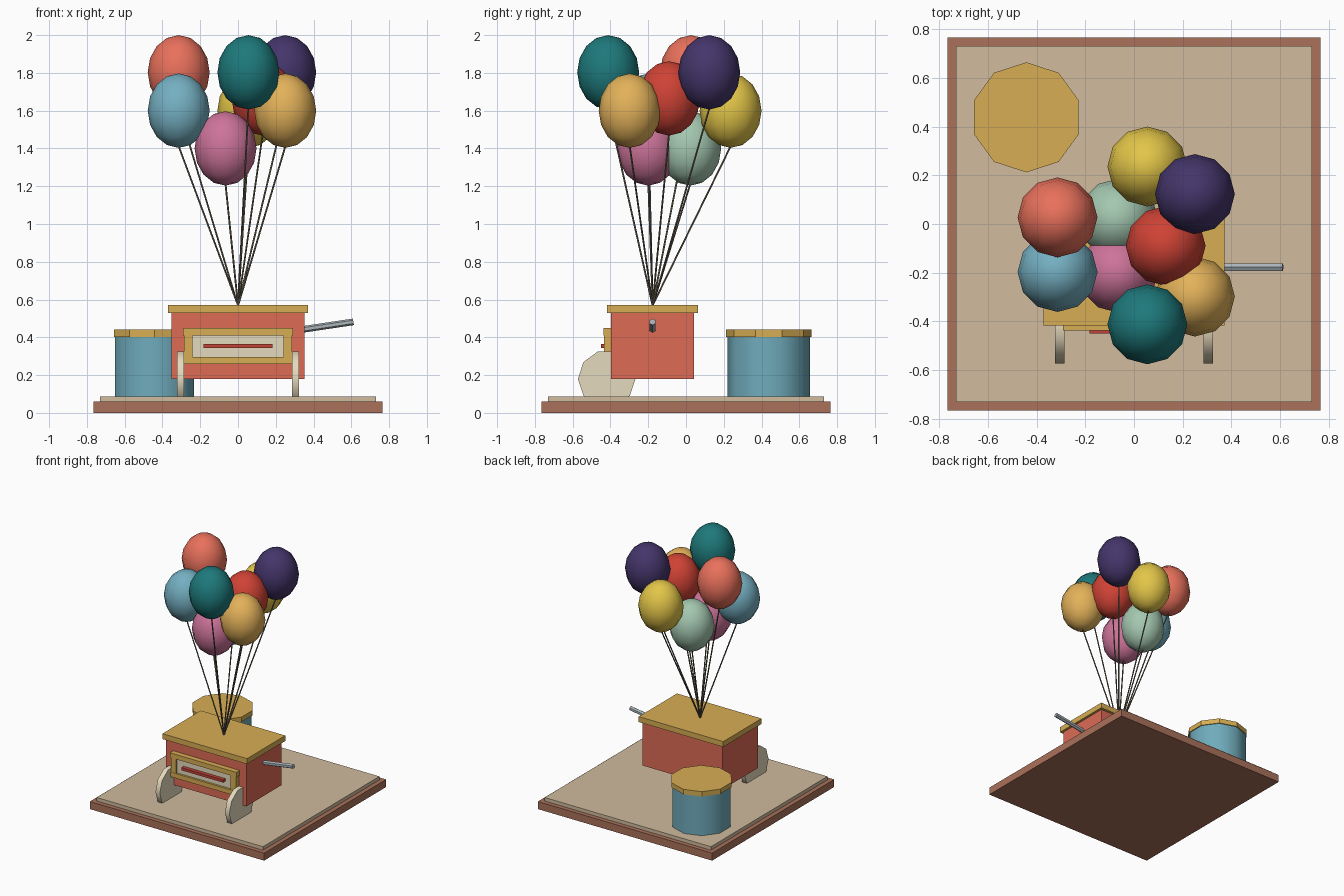
import bpy
import math
from mathutils import Vector

if "Cube" in bpy.data.objects:
    bpy.data.objects.remove(bpy.data.objects["Cube"])


def mat(name, hexa):
    m = bpy.data.materials.new(name)
    rgb = [(int(hexa[i:i + 2], 16) / 255) ** 2.2 for i in (0, 2, 4)]
    m.diffuse_color = (*rgb, 1)
    m.use_nodes = True
    m.node_tree.nodes["Principled BSDF"].inputs["Base Color"].default_value = m.diffuse_color
    return m


WOOD = mat("wood", "A8705A")
SAND = mat("sand", "D0BA9C")
RED = mat("cart_red", "DC6A56")
GOLD = mat("gold", "D6AC54")
CREAM = mat("cream", "E4D9BC")
SLOT = mat("slot_red", "C0443A")
STEEL = mat("steel", "A9B3B8")
DRUM = mat("drum_blue", "6FAABA")
CORD = mat("cord", "6E6656")


def finish(name, material, smooth=False):
    o = bpy.context.object
    o.name = name
    o.data.materials.append(material)
    if smooth:
        bpy.ops.object.shade_smooth_by_angle(angle=math.radians(50))
    return o


def box(name, material, x, y, z):
    """Box from (min, max) ranges."""
    r = (x, y, z)
    bpy.ops.mesh.primitive_cube_add(size=1, location=[(a + b) / 2 for a, b in r])
    o = finish(name, material)
    o.scale = [b - a for a, b in r]
    bpy.ops.object.transform_apply(location=False, rotation=False, scale=True)
    return o


def rod(name, material, a, b, radius, sides, smooth=False):
    """Cylinder between two points."""
    a, b = Vector(a), Vector(b)
    d = b - a
    bpy.ops.mesh.primitive_cylinder_add(
        vertices=sides, radius=radius, depth=d.length, location=(a + b) / 2,
        rotation=d.to_track_quat('Z', 'Y').to_euler())
    return finish(name, material, smooth)


# Base
box("base_plinth", WOOD, (-.765, .765), (-.765, .765), (0, .06))
box("base_floor", SAND, (-.73, .73), (-.73, .73), (.06, .088))

# Cart body and lid
box("cart_body", RED, (-.352, .352), (-.397, .042), (.18, .53))
box("cart_lid", GOLD, (-.371, .371), (-.417, .063), (.528, .571))

# Front panel: frame bars, plate and slot
box("panel_plate", CREAM, (-.26, .26), (-.42, -.39), (.28, .43))
box("frame_top", GOLD, (-.292, .292), (-.438, -.39), (.411, .449))
box("frame_bottom", GOLD, (-.29, .29), (-.436, -.39), (.259, .296))
for s, side in ((-1, "left"), (1, "right")):
    xs = sorted((s * .24, s * .285))
    box("frame_" + side, GOLD, xs, (-.434, -.39), (.296, .411))
box("panel_slot", SLOT, (-.183, .183), (-.449, -.41), (.343, .364))

# Wheels: ten-sided discs with a vertex on the front-back axis
for s, side in ((-1, "left"), (1, "right")):
    bpy.ops.mesh.primitive_cylinder_add(
        vertices=10, radius=.152, depth=.038, location=(s * .305, -.42, .18),
        rotation=(0, math.pi / 2, 0))
    finish("wheel_" + side, CREAM, True)

# Crank handle
rod("crank_handle", STEEL, (.31, -.177, .437), (.611, -.177, .482), .0175, 6)

# Drum with lid
rod("drum_body", DRUM, (-.442, .438, .08), (-.442, .438, .405), .219, 10, True)
rod("drum_lid", GOLD, (-.442, .438, .402), (-.442, .438, .441), .226, 10)

# Balloons with cords gathered on the cart lid
KNOT = (0, -.177, .568)
BALLOONS = [
    ("coral", "E8705C", -.314, .027, 1.803),
    ("blue", "74AEC0", -.314, -.197, 1.60),
    ("pink", "CC7398", -.066, -.2, 1.40),
    ("mint", "A2C6AE", -.066, .022, 1.40),
    ("teal", "23787A", .055, -.412, 1.803),
    ("yellow", "E2C44A", .055, .236, 1.60),
    ("red", "CE4438", .13, -.09, 1.665),
    ("purple", "46386A", .25, .123, 1.803),
    ("tan", "E2B05A", .25, -.298, 1.60),
]
for name, col, x, y, z in BALLOONS:
    bpy.ops.mesh.primitive_uv_sphere_add(
        segments=12, ring_count=8, radius=.164, location=(x, y, z))
    o = finish("balloon_" + name, mat("balloon_" + name, col))
    o.scale = (1, 1, 1.2)
    bpy.ops.object.transform_apply(location=False, rotation=False, scale=True)
    bpy.ops.object.shade_smooth()
    rod("cord_" + name, CORD, KNOT, (x, y, z - .19), .005, 5)
